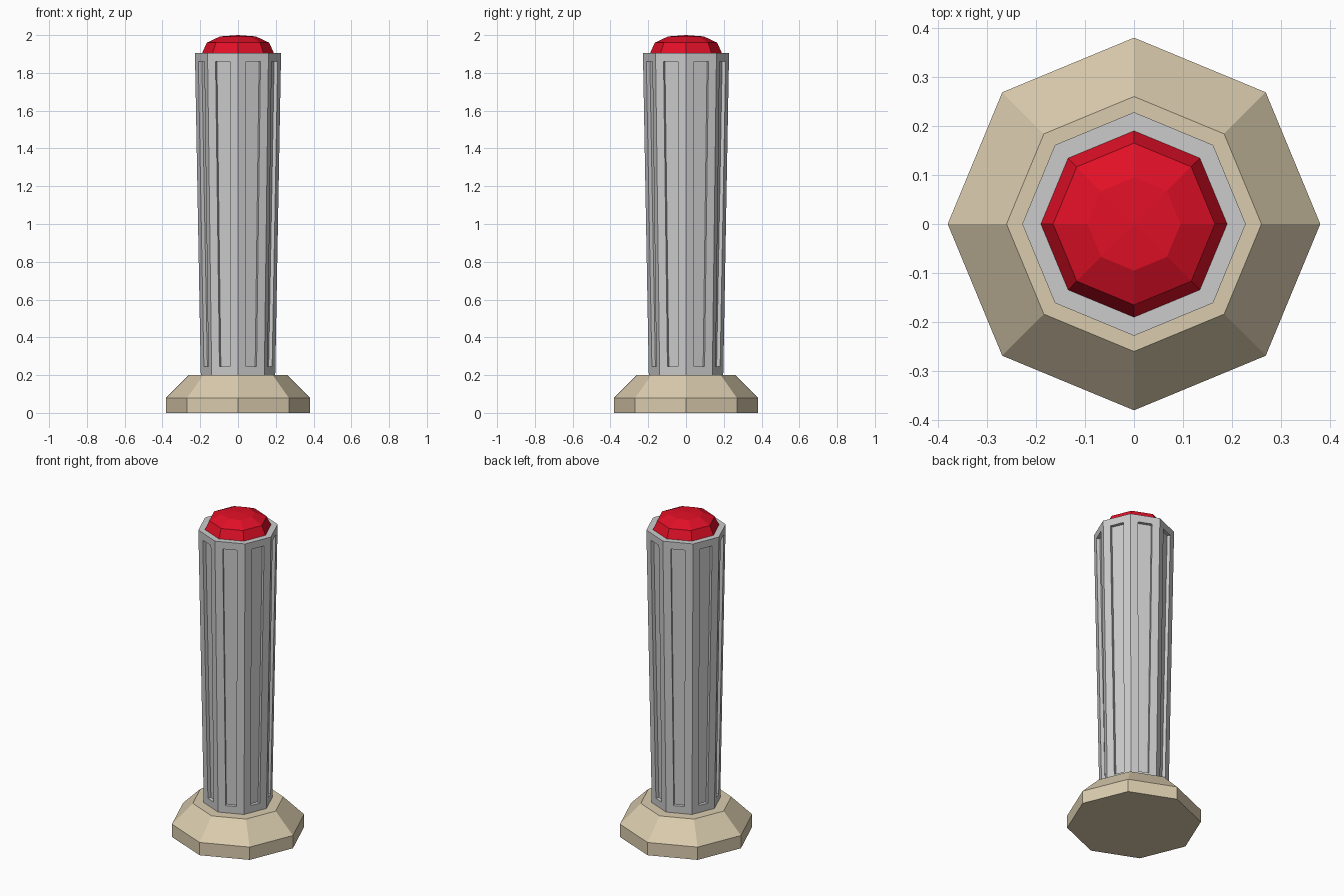
import bpy, bmesh
from math import cos, sin, pi

if "Cube" in bpy.data.objects:
    bpy.data.objects.remove(bpy.data.objects["Cube"])

SIDES = 8


def material(name, rgb):
    mat = bpy.data.materials.new(name)
    mat.use_nodes = True
    mat.diffuse_color = (*rgb, 1)
    mat.node_tree.nodes["Principled BSDF"].inputs["Base Color"].default_value = (*rgb, 1)
    return mat


def lathe(name, profile, mat, panel_margin=0, panel_depth=0):
    """Eight-sided solid from (radius, height) rings; radius 0 closes to a point."""
    bm = bmesh.new()
    rings = []
    for r, z in profile:
        count = SIDES if r else 1
        rings.append([bm.verts.new((r * cos(2 * pi * i / SIDES), r * sin(2 * pi * i / SIDES), z))
                      for i in range(count)])
    walls = []
    for low, high in zip(rings, rings[1:]):
        for i in range(SIDES):
            j = (i + 1) % SIDES
            top = [high[j], high[i]] if len(high) > 1 else [high[0]]
            walls.append(bm.faces.new([low[i], low[j]] + top))
    bm.faces.new(rings[0][::-1])
    if len(rings[-1]) > 1:
        bm.faces.new(rings[-1])
    bm.normal_update()
    # Recessed panel in each wall
    if panel_margin:
        bmesh.ops.inset_individual(bm, faces=walls, thickness=panel_margin, use_even_offset=True)
        bm.normal_update()
        normals = [f.normal.copy() for f in walls]
        floors = bmesh.ops.extrude_discrete_faces(bm, faces=walls)["faces"]
        for face, normal in zip(floors, normals):
            bmesh.ops.translate(bm, verts=face.verts, vec=-normal * panel_depth)
    bmesh.ops.recalc_face_normals(bm, faces=bm.faces)
    mesh = bpy.data.meshes.new(name)
    bm.to_mesh(mesh)
    bm.free()
    mesh.materials.append(mat)
    obj = bpy.data.objects.new(name, mesh)
    bpy.context.collection.objects.link(obj)
    return obj


sand = material("sand stone", (0.70, 0.60, 0.42))
grey = material("light grey metal", (0.60, 0.60, 0.60))
red = material("red lamp", (0.75, 0.005, 0.02))

# Plinth, tapered column with recessed panels, domed lamp
lathe("base", [(0.38, 0), (0.38, 0.08), (0.26, 0.2)], sand)
lathe("column", [(0.197, 0.2), (0.228, 1.905)], grey, 0.045, 0.02)
lathe("lamp", [(0.19, 1.905), (0.165, 1.96), (0.095, 1.993), (0, 2.0)], red)
